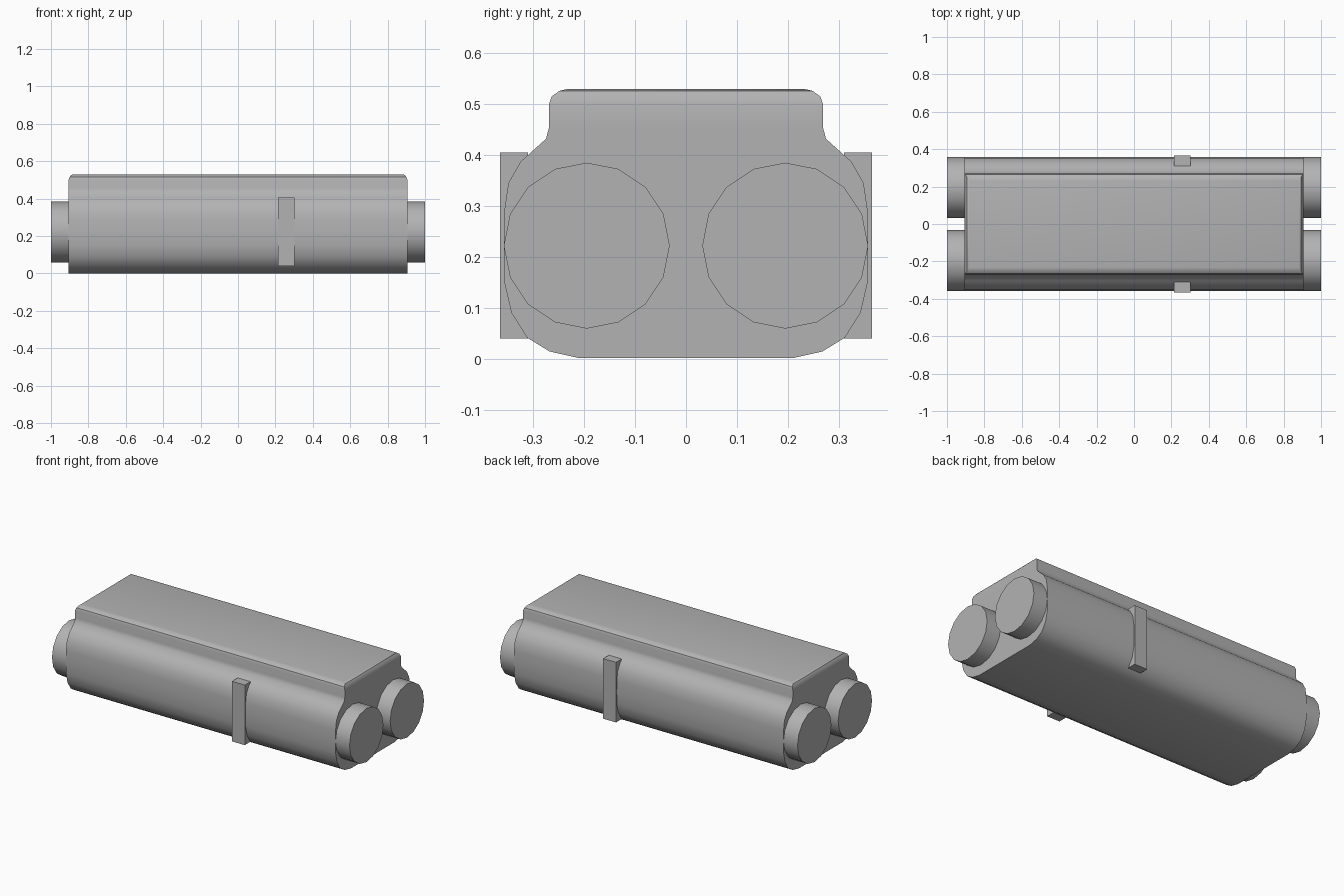
import bpy
import bmesh
import math

old = bpy.data.objects.get("Cube")
if old:
    bpy.data.objects.remove(old, do_unlink=True)

grey = bpy.data.materials.new("plain grey")
grey.use_nodes = True
colour = (0.45, 0.45, 0.45, 1)
grey.diffuse_color = colour
grey.node_tree.nodes["Principled BSDF"].inputs["Base Color"].default_value = colour


def add_object(name, bm, smooth=True):
    bmesh.ops.recalc_face_normals(bm, faces=bm.faces)
    mesh = bpy.data.meshes.new(name)
    bm.to_mesh(mesh)
    bm.free()
    obj = bpy.data.objects.new(name, mesh)
    bpy.context.collection.objects.link(obj)
    mesh.materials.append(grey)
    if smooth:
        bpy.ops.object.select_all(action="DESELECT")
        obj.select_set(True)
        bpy.context.view_layer.objects.active = obj
        bpy.ops.object.shade_smooth_by_angle(angle=math.radians(35))
    return obj


# Casing: half cross-section (y, z, inset of the ends), mirrored and extruded along x
HALF = [(0.21, 0.001, 0), (0.268, 0.014, 0), (0.312, 0.041, 0), (0.343, 0.09, 0),
        (0.357, 0.15, 0), (0.358, 0.222, 0), (0.357, 0.29, 0), (0.349, 0.345, 0),
        (0.325, 0.387, 0), (0.305, 0.405, 0), (0.275, 0.432, 0), (0.269, 0.455, 0),
        (0.269, 0.5, 0), (0.264, 0.515, 0.005), (0.249, 0.526, 0.013), (0.232, 0.53, 0.025)]
bm = bmesh.new()
rows = []
for y, z, inset in HALF:
    x = 0.906 - inset
    rows.append([bm.verts.new(p) for p in
                 ((-x, -y, z), (x, -y, z), (x, y, z), (-x, y, z))])
for low, high in zip(rows, rows[1:]):
    for i in range(4):
        j = (i + 1) % 4
        bm.faces.new((low[i], low[j], high[j], high[i]))
bm.faces.new(rows[0])
bm.faces.new(rows[-1])
add_object("casing", bm)

for side, y in (("left", 1), ("right", -1)):
    y = -y if side == "left" else y
for side, s in (("front", -1), ("back", 1)):
    # Long rod running through the casing and showing at both ends
    bm = bmesh.new()
    bmesh.ops.create_cone(bm, cap_ends=True, segments=16, radius1=0.163,
                          radius2=0.163, depth=2)
    for v in bm.verts:
        a, b, length = v.co
        v.co = (length, 0.195 * s + a, 0.222 + b)
    add_object(side + "_rod", bm)

    # Upright clip on the long side
    bm = bmesh.new()
    bmesh.ops.create_cube(bm, size=1)
    for v in bm.verts:
        v.co = (0.258 + 0.086 * v.co.x, s * 0.3375 + 0.055 * v.co.y,
                0.2225 + 0.365 * v.co.z)
    add_object(side + "_clip", bm, smooth=False)
